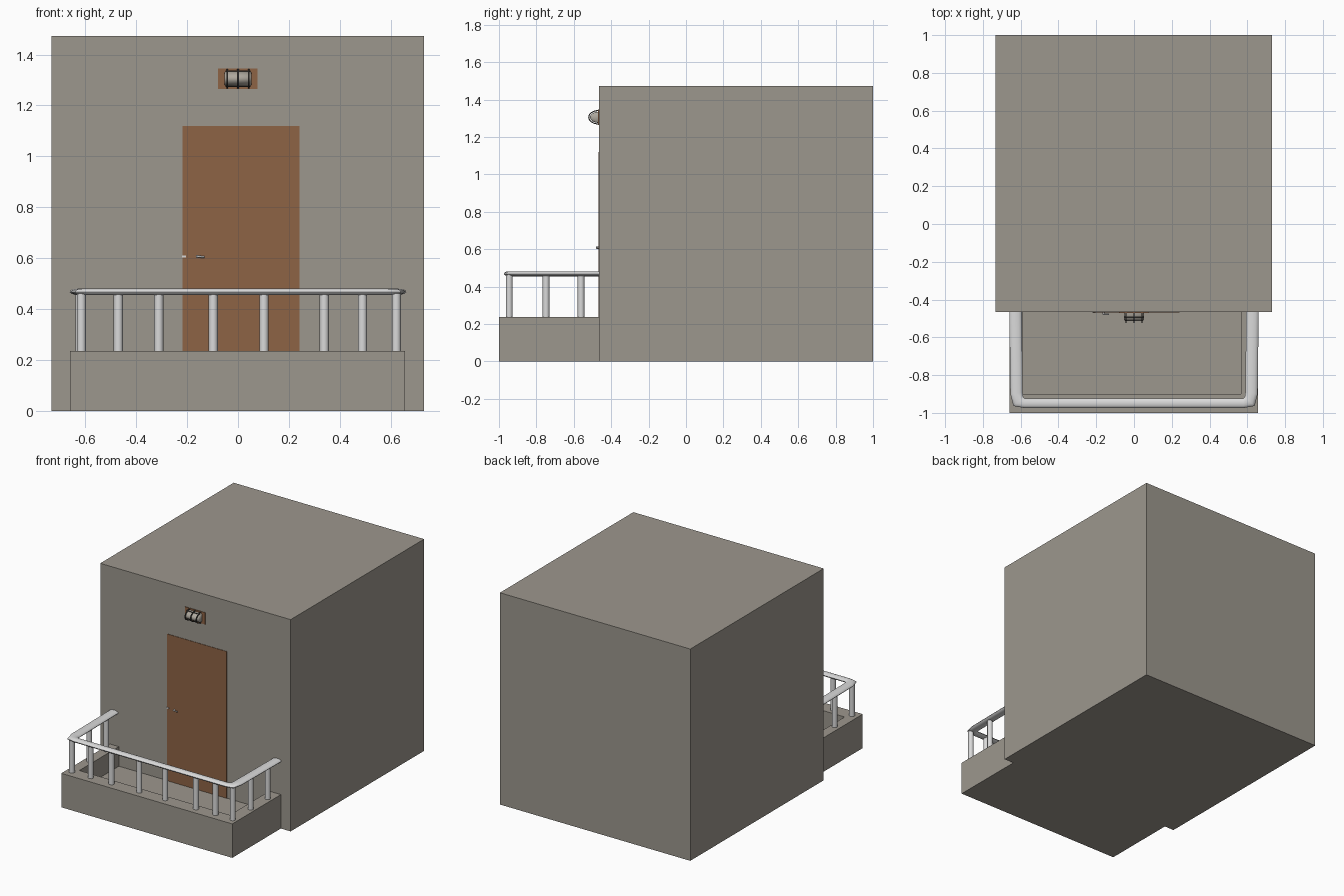
import bpy, bmesh, math
from mathutils import Vector

if "Cube" in bpy.data.objects:
    bpy.data.objects.remove(bpy.data.objects["Cube"])

WALL_Y = -0.466


def material(name, rgb):
    m = bpy.data.materials.new(name)
    m.diffuse_color = (*rgb, 1)
    m.use_nodes = True
    m.node_tree.nodes["Principled BSDF"].inputs["Base Color"].default_value = m.diffuse_color
    return m


concrete = material("concrete", (0.335, 0.31, 0.27))
wood = material("brown_wood", (0.27, 0.125, 0.06))
metal = material("light_metal", (0.70, 0.70, 0.70))
glass = material("lamp_glass", (0.42, 0.39, 0.34))
dark = material("dark_cage", (0.05, 0.045, 0.04))


def mesh_object(name, verts, faces, mat, smooth=False):
    me = bpy.data.meshes.new(name)
    me.from_pydata(verts, [], faces)
    bm = bmesh.new()
    bm.from_mesh(me)
    bmesh.ops.recalc_face_normals(bm, faces=bm.faces)
    bm.to_mesh(me)
    bm.free()
    me.materials.append(mat)
    ob = bpy.data.objects.new(name, me)
    bpy.context.collection.objects.link(ob)
    if smooth:
        bpy.ops.object.select_all(action='DESELECT')
        ob.select_set(True)
        bpy.context.view_layer.objects.active = ob
        bpy.ops.object.shade_smooth_by_angle(angle=math.radians(50))
    return ob


def loft(name, rings, mat, smooth=True):
    """Skin a list of equal-length closed rings and cap both ends."""
    n = len(rings[0])
    verts = [v for r in rings for v in r]
    faces = [(i * n + j, i * n + (j + 1) % n, (i + 1) * n + (j + 1) % n, (i + 1) * n + j)
             for i in range(len(rings) - 1) for j in range(n)]
    last = (len(rings) - 1) * n
    faces += [tuple(range(n)), tuple(range(last, last + n))]
    return mesh_object(name, verts, faces, mat, smooth)


def prism(name, outline, z0, z1, mat):
    return loft(name, [[(x, y, z) for x, y in outline] for z in (z0, z1)], mat, False)


def box(name, x0, x1, y0, y1, z0, z1, mat):
    return prism(name, [(x0, y0), (x1, y0), (x1, y1), (x0, y1)], z0, z1, mat)


def rod(name, a, b, r, mat, n=12):
    a, b = Vector(a), Vector(b)
    q = (b - a).to_track_quat('Z', 'Y')
    ring = [q @ Vector((r * math.cos(t), r * math.sin(t), 0))
            for t in (2 * math.pi * k / n for k in range(n))]
    return loft(name, [[p + v for v in ring] for p in (a, b)], mat)


# Building block
box("building", -0.733, 0.731, WALL_Y, 1.0, 0, 1.472, concrete)

# Porch: U-shaped parapet around a sunken floor
prism("porch_parapet", [(-0.659, WALL_Y), (-0.659, -1), (0.656, -1), (0.656, WALL_Y),
                        (0.567, WALL_Y), (0.567, -0.9), (-0.59, -0.9), (-0.59, WALL_Y)],
      0, 0.236, concrete)
box("porch_floor", -0.59, 0.567, -0.9, WALL_Y, 0, 0.10, concrete)

# Door and handle
box("door", -0.217, 0.241, WALL_Y - 0.003, WALL_Y, 0.10, 1.12, wood)
rod("handle_stem", (-0.16, WALL_Y, 0.607), (-0.16, WALL_Y - 0.014, 0.607), 0.006, metal, 8)
rod("handle_lever", (-0.163, WALL_Y - 0.012, 0.607), (-0.132, WALL_Y - 0.012, 0.605), 0.004, metal, 8)
box("door_latch", -0.219, -0.204, WALL_Y - 0.005, WALL_Y, 0.602, 0.611, metal)

# Handrail: flattened tube swept round the porch (x, y, half width, angle of width)
half = [(0.627, WALL_Y, 0.033, 0), (0.622, -0.895, 0.033, 0.1),
        (0.613, -0.938, 0.036, math.pi / 4), (0.58, -0.949, 0.025, math.pi / 2)]
path = [(-x, y, w, math.pi - a) for x, y, w, a in half] + half[::-1]
rings = []
for x, y, w, a in path:
    # keep the outward side consistent along the sweep
    d = Vector((math.cos(a), -math.sin(a), 0))
    rings.append([Vector((x, y, 0.468)) + d * w * math.cos(t) + Vector((0, 0, 0.013 * math.sin(t)))
                  for t in (2 * math.pi * k / 12 for k in range(12))])
loft("handrail", rings, metal)

# Railing posts
for i, x in enumerate((-0.615, -0.47, -0.311, -0.097, 0.102, 0.339, 0.489, 0.622)):
    rod(f"front_post_{i}", (x, -0.945, 0.23), (x, -0.945, 0.465), 0.018, metal, 16)
for side, x in (("left", -0.62), ("right", 0.622)):
    for i, y in enumerate((-0.748, -0.561)):
        rod(f"{side}_post_{i}", (x, y, 0.23), (x, y, 0.465), 0.018, metal, 16)

# Wall lamp: backing plate, half-round glass and cage
LZ = 1.305
box("lamp_plate", -0.079, 0.077, WALL_Y - 0.004, WALL_Y, 1.264, 1.346, wood)


def arc(x, depth, height, n=14):
    return [Vector((x, WALL_Y - depth * math.sin(t), LZ + height * math.cos(t)))
            for t in (math.pi * k / n for k in range(n + 1))]


loft("lamp_glass", [arc(x, d, h) for x, d, h in
                    ((-0.053, 0.040, 0.024), (-0.046, 0.047, 0.030),
                     (0.046, 0.047, 0.030), (0.053, 0.040, 0.024))], glass)
for i, x in enumerate((-0.043, 0.0, 0.043)):
    # each hoop is a thin square bar bent round the glass
    corners = [arc(x + dx, d, h) for dx, d, h in
               ((-0.003, 0.051, 0.033), (0.003, 0.051, 0.033),
                (0.003, 0.057, 0.039), (-0.003, 0.057, 0.039))]
    loft(f"cage_hoop_{i}", list(zip(*corners)), dark)
for i, t in enumerate((0.5, math.pi - 0.5)):
    y, z = WALL_Y - 0.053 * math.sin(t), LZ + 0.035 * math.cos(t)
    rod(f"cage_bar_{i}", (-0.05, y, z), (0.05, y, z), 0.0025, dark, 8)
